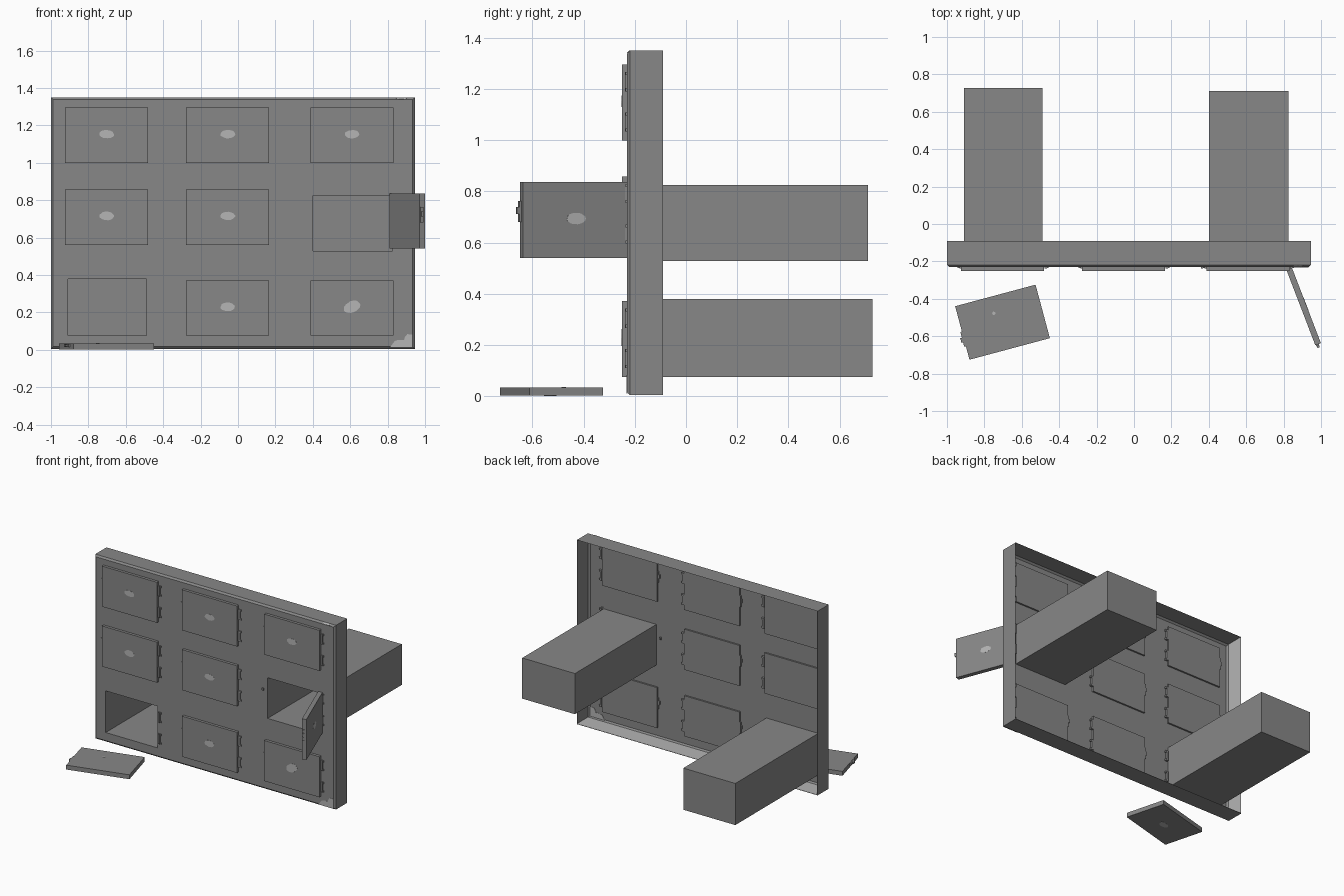
import bpy, bmesh, math, random
from mathutils import Matrix, Vector

random.seed(4)
cube = bpy.data.objects.get("Cube")
if cube:
    bpy.data.objects.remove(cube, do_unlink=True)


def material(name, value):
    m = bpy.data.materials.new(name)
    m.use_nodes = True
    colour = (value, value, value, 1)
    m.diffuse_color = colour
    m.node_tree.nodes["Principled BSDF"].inputs["Base Color"].default_value = colour
    return m


STEEL = material("steel_grey", 0.245)
BARE = material("bare_light_grey", 0.46)


def finish(name, bm, mat=STEEL, matrix=None):
    mesh = bpy.data.meshes.new(name)
    bm.to_mesh(mesh)
    bm.free()
    mesh.materials.append(mat)
    ob = bpy.data.objects.new(name, mesh)
    bpy.context.collection.objects.link(ob)
    if matrix:
        ob.matrix_world = matrix
    return ob


def add_box(bm, x, y, z):
    """Box from three (low, high) ranges."""
    mid = Vector([(a + b) / 2 for a, b in (x, y, z)])
    size = [b - a for a, b in (x, y, z)]
    mat = Matrix.Translation(mid) @ Matrix.Diagonal((*size, 1))
    bmesh.ops.create_cube(bm, size=1, matrix=mat)


def plate(name, outline, y, matrix=None):
    """Thin bare plate with an x-z outline, centred on depth y."""
    bm = bmesh.new()
    face = bm.faces.new([bm.verts.new((x, y - 0.001, z)) for x, z in outline])
    out = bmesh.ops.extrude_face_region(bm, geom=[face])
    moved = [v for v in out["geom"] if isinstance(v, bmesh.types.BMVert)]
    bmesh.ops.translate(bm, verts=moved, vec=(0, 0.002, 0))
    bmesh.ops.recalc_face_normals(bm, faces=bm.faces)
    finish(name, bm, BARE, matrix)


def worn_patch(name, x, y, z, rx, rz, matrix=None, tilt=0.0):
    """Slightly ragged oval patch, optionally leaning up to the right."""
    n = 18
    outline = []
    for i in range(n):
        a = math.tau * i / n
        r = random.uniform(0.93, 1.04)
        dx = rx * r * math.cos(a)
        outline.append((x + dx, z + rz * r * math.sin(a) + tilt * dx))
    plate(name, outline, y, matrix)


# Overall layout
LEFT, RIGHT, BOTTOM, TOP = -1.0, 0.945, 0.005, 1.35
FRONT, BACK, CHAMFER = -0.23, -0.09, 0.012
DOOR_W, DOOR_H, DOOR_T, DOOR_BACK = 0.445, 0.296, 0.032, -0.218
columns = {"right": -0.48, "middle": 0.167, "left": 0.832}
rows = {"top": 0.999, "centre": 0.562, "bottom": 0.076}
# Open compartments: x range, z range, back end
bays = {
    "right_bottom_compartment": ((-0.908, -0.488), (0.076, 0.38), 0.728),
    "left_centre_compartment": ((0.4, 0.826), (0.529, 0.826), 0.71),
}

# Front sheet, gridded so that the open bays can be left out
bm = bmesh.new()
xs = sorted([LEFT + CHAMFER, RIGHT - CHAMFER] + [v for b in bays.values() for v in b[0]])
zs = sorted([BOTTOM + CHAMFER, TOP - CHAMFER] + [v for b in bays.values() for v in b[1]])
grid = [[bm.verts.new((x, FRONT, z)) for z in zs] for x in xs]
for i in range(len(xs) - 1):
    for j in range(len(zs) - 1):
        is_bay = any(bx == (xs[i], xs[i + 1]) and bz == (zs[j], zs[j + 1])
                     for bx, bz, _ in bays.values())
        if not is_bay:
            bm.faces.new((grid[i][j], grid[i + 1][j], grid[i + 1][j + 1], grid[i][j + 1]))
finish("front_sheet", bm)

# Chamfered rim folding back from the sheet
bm = bmesh.new()
rings = []
for y, inset in ((FRONT, CHAMFER), (FRONT + CHAMFER, 0), (BACK, 0)):
    l, r, b, t = LEFT + inset, RIGHT - inset, BOTTOM + inset, TOP - inset
    rings.append([bm.verts.new((x, y, z)) for x, z in ((l, b), (r, b), (r, t), (l, t))])
for a, b in zip(rings, rings[1:]):
    for i in range(4):
        k = (i + 1) % 4
        bm.faces.new((a[i], b[i], b[k], a[k]))
bmesh.ops.recalc_face_normals(bm, faces=bm.faces)
finish("rim", bm)

# Bare metal lining inside the rim
inner = (FRONT + CHAMFER, BACK)
bm = bmesh.new()
add_box(bm, (LEFT, RIGHT), inner, (BOTTOM + 0.001, BOTTOM + 0.003))
finish("rim_floor_lining", bm, BARE)
bm = bmesh.new()
add_box(bm, (LEFT + 0.001, LEFT + 0.003), inner, (BOTTOM, TOP))
finish("rim_side_lining", bm, BARE)

# Hollow compartments, open at the front
for name, (bx, bz, end) in bays.items():
    bm = bmesh.new()
    add_box(bm, bx, (FRONT, end), bz)
    bm.normal_update()
    bmesh.ops.delete(bm, geom=[f for f in bm.faces if f.normal.y < -0.5], context="FACES")
    finish(name, bm)


def door(name, matrix, patch=(0.04, 0.023)):
    """Door slab with latch; origin at the hinge-side bottom of its inner face."""
    bm = bmesh.new()
    add_box(bm, (-DOOR_W, 0), (-DOOR_T, 0), (0, DOOR_H))
    finish(name, bm, STEEL, matrix)
    bm = bmesh.new()
    add_box(bm, (-DOOR_W - 0.009, -DOOR_W), (-0.02, -0.003), (0.14, 0.222))
    add_box(bm, (-DOOR_W - 0.018, -DOOR_W - 0.008), (-0.018, -0.005), (0.172, 0.198))
    finish(name + "_latch", bm, STEEL, matrix)
    tilt = 0.25 if patch[1] > 0.03 else 0.0
    worn_patch(name + "_worn_patch", -0.222, -DOOR_T, 0.154, *patch, matrix, tilt)


def hinges(name, matrix):
    """Pair of bracket hinges beside an opening."""
    bm = bmesh.new()
    for z in (0.035, 0.192):
        add_box(bm, (0.001, 0.014), (-0.02, 0.004), (z, z + 0.075))
        for end in (z, z + 0.063):
            add_box(bm, (0.012, 0.023), (-0.018, 0.002), (end, end + 0.012))
    finish(name, bm, STEEL, matrix)


# Doors and hinges over the grid
for col, x in columns.items():
    for row, z in rows.items():
        name = f"{col}_{row}_door"
        place = Matrix.Translation((x, DOOR_BACK, z))
        hinges(name + "_hinges", place)
        if f"{col}_{row}_compartment" in bays:
            continue
        big = (col, row) == ("left", "bottom")
        door(name, place, (0.044, 0.033) if big else (0.04, 0.023))

# Swung-open door, and its catch on the sheet
door("open_door", Matrix.Translation((0.81, -0.233, 0.541)) @ Matrix.Rotation(math.radians(111), 4, "Z"))
bm = bmesh.new()
add_box(bm, (0.357, 0.37), (FRONT - 0.008, FRONT + 0.012), (0.727, 0.743))
finish("open_door_catch", bm)

# Loose door lying face down on the floor
turn = Matrix.Rotation(math.radians(15), 4, "Z") @ Matrix.Rotation(math.radians(90), 4, "X")
centre = Vector((-DOOR_W / 2, 0, DOOR_H / 2))
loose = Matrix.Translation(Vector((-0.703, -0.525, 0.035)) - turn @ centre) @ turn
door("loose_door", loose)
worn_patch("loose_door_back_chip", -0.255, 0, 0.09, 0.009, 0.009, loose)

# Worn patches on the sheet's lower corner, front and back
corner = ((0.81, 0.012), (0.933, 0.012), (0.933, 0.082), (0.905, 0.084), (0.892, 0.068),
          (0.888, 0.052), (0.86, 0.054), (0.838, 0.048), (0.824, 0.028))
for side, y in (("front", FRONT - 0.001), ("back", FRONT + 0.002)):
    plate(f"corner_patch_{side}", corner, y)

# Chip on the top chamfer
slope = Matrix.Translation((0.875, FRONT + CHAMFER / 2, TOP - CHAMFER / 2))
worn_patch("top_edge_chip", 0, -0.001, 0, 0.03, 0.007, slope @ Matrix.Rotation(math.radians(-45), 4, "X"))
